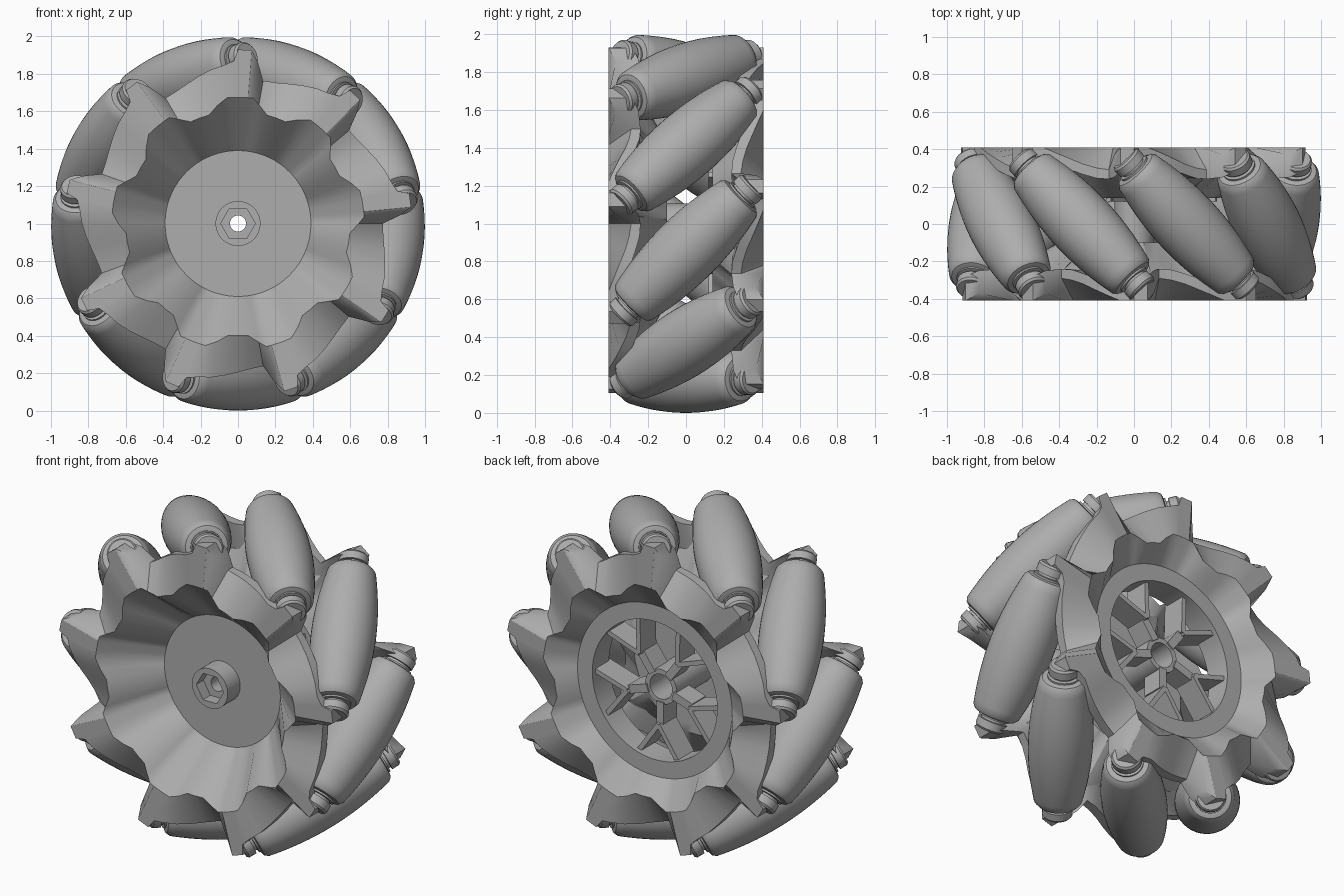
import bpy, bmesh, math
from mathutils import Vector

cube = bpy.data.objects.get("Cube")
if cube:
    bpy.data.objects.remove(cube, do_unlink=True)

COUNT = 9
STEP = 360 / COUNT
AXIS_R = 0.82          # distance of roller axes from the wheel axis
HALF = 0.41            # half length of a roller body
DIAG = math.sqrt(0.5)  # rollers lie at 45 degrees

grey = bpy.data.materials.new("plain_grey")
grey.use_nodes = True
colour = (0.42, 0.42, 0.42, 1)
grey.diffuse_color = colour
grey.node_tree.nodes["Principled BSDF"].inputs["Base Color"].default_value = colour


def finish(name, bm, angle=30):
    bmesh.ops.recalc_face_normals(bm, faces=bm.faces)
    mesh = bpy.data.meshes.new(name)
    bm.to_mesh(mesh)
    bm.free()
    mesh.materials.append(grey)
    ob = bpy.data.objects.new(name, mesh)
    bpy.context.collection.objects.link(ob)
    bpy.ops.object.select_all(action='DESELECT')
    ob.select_set(True)
    bpy.context.view_layer.objects.active = ob
    bpy.ops.object.shade_smooth_by_angle(angle=math.radians(angle))
    return ob


def polar(deg, r, y):
    a = math.radians(deg)
    return Vector((r * math.sin(a), y, 1 + r * math.cos(a)))


def sweep(name, angles, section):
    """Closed (radius, y) section carried round the wheel axis."""
    bm = bmesh.new()
    rings = [[bm.verts.new(polar(a, r, y)) for r, y in section(a)] for a in angles]
    n = len(rings[0])
    for i, ring in enumerate(rings):
        nxt = rings[(i + 1) % len(rings)]
        for j in range(n):
            k = (j + 1) % n
            bm.faces.new((ring[j], ring[k], nxt[k], nxt[j]))
    return finish(name, bm)


def lathe_along(bm, profile, centre, direction, steps=32):
    """Capped (radius, distance) profile turned about an axis."""
    rot = direction.to_track_quat('Z', 'Y')
    rings = []
    for r, s in profile:
        turn = [2 * math.pi * i / steps for i in range(steps)]
        rings.append([bm.verts.new(centre + rot @ Vector((r * math.cos(t), r * math.sin(t), s)))
                      for t in turn])
    for a, b in zip(rings, rings[1:]):
        for i in range(steps):
            k = (i + 1) % steps
            bm.faces.new((a[i], a[k], b[k], b[i]))
    bm.faces.new(rings[0])
    bm.faces.new(rings[-1])


def bar(bm, p, q, width, y0, y1):
    """Straight rib between two points of the wheel plane."""
    side = (q - p).cross(Vector((0, 1, 0))).normalized() * width / 2
    low = [bm.verts.new(Vector((v.x, y0, v.z))) for v in (p - side, p + side, q + side, q - side)]
    high = [bm.verts.new(Vector((v.co.x, y1, v.co.z))) for v in low]
    bm.faces.new(low)
    bm.faces.new(high)
    for i in range(4):
        k = (i + 1) % 4
        bm.faces.new((low[i], low[k], high[k], high[i]))


# Rim with support arms: angle, crest radius, outer radius, outer front y, outer rear y
RIM = [
    (-5, .675, .85, -.41, -.37),
    (-1.5, .675, .87, -.41, -.35),
    (0, .675, .93, -.41, -.33),
    (4.5, .675, .93, -.41, -.28),
    (7, .675, .87, -.37, -.25),
    (10, .645, .775, -.29, -.24),
    (15, .6, .78, -.3, -.245),
    (20, .6, .795, -.32, -.265),
    (25, .6, .815, -.35, -.29),
    (30, .64, .835, -.38, -.33),
]
rows = [(row[0] + k * STEP, row) for k in range(COUNT) for row in RIM]
rim_at = dict(rows)
rim_angles = [a for a, _ in rows]


def shell(name, inner, rear):
    def section(a):
        _, crest, outer, yf, yb = rim_at[a]
        return [inner, (crest, -.41), (outer, yf), (outer, yb), (crest + .03, max(yb, -.32))] + rear
    return sweep(name, rim_angles, section)


front_shell = shell("front_shell", (.39, -.15), [(.42, -.1), (.37, -.1), (.37, -.15)])
back_shell = shell("back_shell", (.52, -.3), [(.47, -.14), (.42, -.14), (.42, -.3)])
back_shell.rotation_euler.z = math.pi

# Solid web closing the front shell
round_angles = [5 * i for i in range(72)]
sweep("front_web", round_angles,
      lambda a: [(.1, -.15), (.39, -.15), (.39, -.1), (.1, -.1)])


# Hub with a hexagonal socket and a through bore
def hub_section(a):
    hexagon = .08 / math.cos(math.radians((a + 30) % 60 - 30))
    return [(.12, -.27), (hexagon, -.27), (hexagon, -.2), (.043, -.2), (.043, 0),
            (.075, 0), (.075, .24), (.105, .24), (.105, -.1), (.12, -.1)]


sweep("hub", [a + 30 for a in round_angles], hub_section)

# Forked ribs inside the back shell
bm = bmesh.new()
for i in range(5):
    a = 36 + 72 * i
    fork = polar(a, .22, 0)
    bar(bm, polar(a, .09, 0), fork, .05, .12, .25)
    for s in (-18, 18):
        bar(bm, fork, polar(a + s, .44, 0), .028, .12, .27)
finish("back_ribs", bm)

# Barrel profile follows the round outline of the whole wheel
barrel = [(.1, -HALF - .005), (.118, -HALF)]
for i in range(-12, 13):
    s = i / 12 * (HALF - .02)
    barrel.append((1 - math.hypot(AXIS_R, s * DIAG), s))
barrel += [(.118, HALF), (.1, HALF + .005)]

for i in range(COUNT):
    c = STEP * (i + .5)
    centre = polar(c, AXIS_R, 0)
    a = math.radians(c)
    axis = Vector((math.cos(a), -1, -math.sin(a))).normalized()
    bm = bmesh.new()
    lathe_along(bm, barrel, centre, axis, 40)
    finish(f"roller_{i + 1}", bm)
    # Washers, pins and rounded arm bosses at both ends
    bm = bmesh.new()
    for d in (axis, -axis):
        lathe_along(bm, [(.09, .4), (.09, .425), (.07, .426), (.07, .44),
                         (.085, .441), (.085, .485), (.075, .497)], centre, d, 24)
    finish(f"roller_mounts_{i + 1}", bm)
